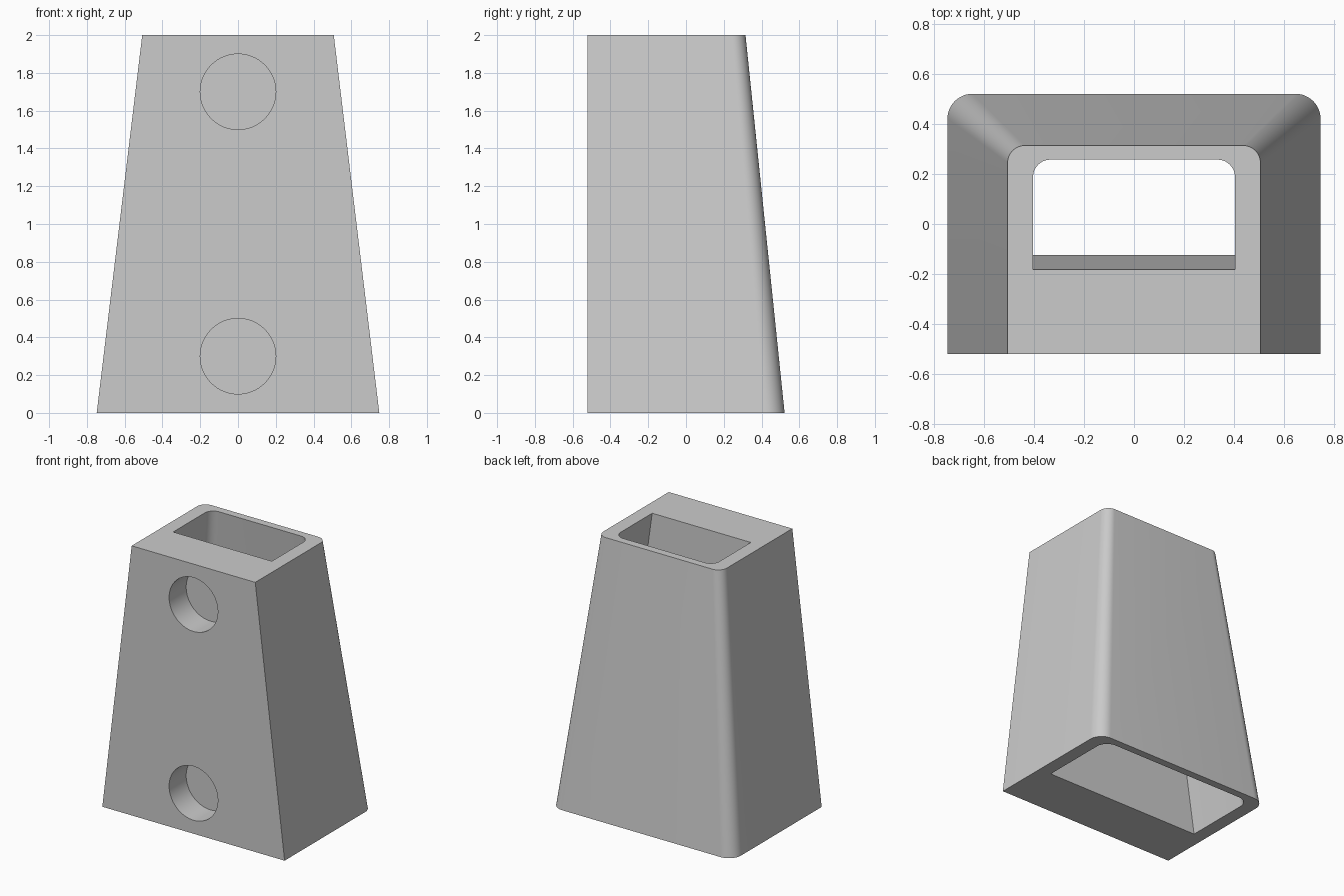
import bpy
import bmesh
import math

cube = bpy.data.objects.get("Cube")
if cube:
    bpy.data.objects.remove(cube, do_unlink=True)

grey = bpy.data.materials.new("plain grey")
grey.use_nodes = True
grey.diffuse_color = (0.6, 0.6, 0.6, 1)
grey.node_tree.nodes["Principled BSDF"].inputs["Base Color"].default_value = (0.6, 0.6, 0.6, 1)

STEPS = 12


def d_profile(half_width, front, back, radius):
    """Rectangle with square front corners and rounded back corners."""
    points = [(-half_width, front), (half_width, front)]
    for side, start in ((1, 0), (-1, math.pi / 2)):
        for i in range(STEPS + 1):
            a = start + i / STEPS * math.pi / 2
            points.append((side * (half_width - radius) + radius * math.cos(a),
                           back - radius + radius * math.sin(a)))
    return points


def loft(name, bottom, top, z0, z1):
    """Closed solid between two matching profiles."""
    bm = bmesh.new()
    low = [bm.verts.new((x, y, z0)) for x, y in bottom]
    high = [bm.verts.new((x, y, z1)) for x, y in top]
    bm.faces.new(low[::-1])
    bm.faces.new(high)
    for i in range(len(low)):
        j = (i + 1) % len(low)
        bm.faces.new((low[i], low[j], high[j], high[i]))
    mesh = bpy.data.meshes.new(name)
    bm.to_mesh(mesh)
    bm.free()
    obj = bpy.data.objects.new(name, mesh)
    bpy.context.collection.objects.link(obj)
    mesh.materials.append(grey)
    return obj


def cut(body, cutter):
    mod = body.modifiers.new(cutter.name, 'BOOLEAN')
    mod.operation = 'DIFFERENCE'
    mod.solver = 'EXACT'
    mod.object = cutter
    bpy.context.view_layer.objects.active = body
    bpy.ops.object.modifier_apply(modifier=mod.name)
    bpy.data.objects.remove(cutter, do_unlink=True)


# Tapered body with a flat upright front
body = loft("tapered_body", d_profile(0.748, -0.522, 0.522, 0.1),
            d_profile(0.507, -0.522, 0.315, 0.07), 0, 2)


# Tapered shaft through the body, extended past both ends along its slope
def shaft_profile(z):
    t = z / 2
    return d_profile(0.648 - 0.243 * t, -0.125 - 0.057 * t,
                     0.465 - 0.207 * t, 0.09 - 0.02 * t)


cut(body, loft("shaft_cutter", shaft_profile(-0.1), shaft_profile(2.1), -0.1, 2.1))

# Two blind round sockets in the front
for z in (0.3, 1.7):
    bpy.ops.mesh.primitive_cylinder_add(vertices=64, radius=0.2, depth=0.4,
                                        location=(0, -0.522, z),
                                        rotation=(math.pi / 2, 0, 0))
    socket = bpy.context.object
    socket.name = "socket_cutter"
    socket.data.materials.append(grey)
    cut(body, socket)

bpy.ops.object.select_all(action='DESELECT')
body.select_set(True)
bpy.context.view_layer.objects.active = body
bpy.ops.object.shade_smooth_by_angle(angle=math.radians(30))
